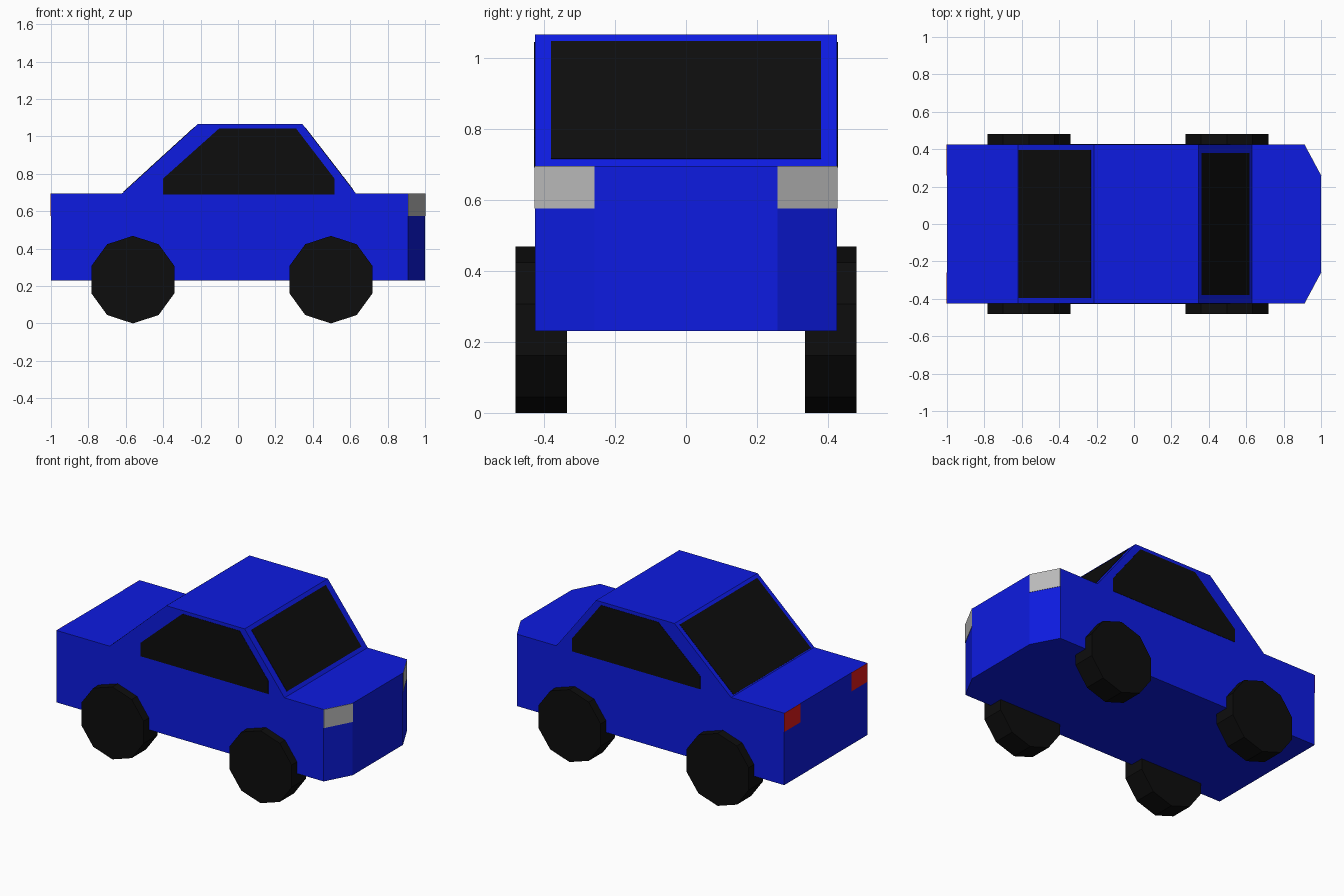
import bpy, bmesh
from math import sin, cos, tau
from mathutils import Vector

if "Cube" in bpy.data.objects:
    bpy.data.objects.remove(bpy.data.objects["Cube"])


def material(name, rgb):
    m = bpy.data.materials.new(name)
    m.diffuse_color = (*rgb, 1)
    m.use_nodes = True
    m.node_tree.nodes["Principled BSDF"].inputs["Base Color"].default_value = m.diffuse_color
    return m


BLUE = material("blue_paint", (0.004, 0.011, 0.75))
BLACK = material("black", (0.004, 0.004, 0.004))
RED = material("red_lens", (0.75, 0.01, 0.01))
GREY = material("grey_lens", (0.5, 0.5, 0.5))


def prism(name, points, offset, mat, edit=None):
    """Flat outline swept along an offset vector."""
    bm = bmesh.new()
    face = bm.faces.new([bm.verts.new(p) for p in points])
    swept = bmesh.ops.extrude_face_region(bm, geom=[face])["geom"]
    moved = [g for g in swept if isinstance(g, bmesh.types.BMVert)]
    bmesh.ops.translate(bm, verts=moved, vec=Vector(offset))
    # make sure both end caps exist
    bmesh.ops.holes_fill(bm, edges=bm.edges[:])
    bmesh.ops.recalc_face_normals(bm, faces=bm.faces[:])
    if edit:
        edit(bm)
    mesh = bpy.data.meshes.new(name)
    bm.to_mesh(mesh)
    bm.free()
    mesh.materials.append(mat)
    ob = bpy.data.objects.new(name, mesh)
    bpy.context.collection.objects.link(ob)
    return ob


W, NOSE_W = 0.425, 0.257      # half widths of body and nose
NOSE_X = 0.91                 # where the nose starts to taper
LOW, DECK, ROOF = 0.23, 0.695, 1.065
T = 0.002                     # thickness of glass and lamp panels


# Body: side profile swept across, front face drawn out into a tapered nose
def taper_nose(bm):
    front = [f for f in bm.faces if f.calc_center_median().x > NOSE_X - 0.001]
    for f in bmesh.ops.extrude_discrete_faces(bm, faces=front)["faces"]:
        for v in f.verts:
            v.co.x = 1.0
            v.co.y *= NOSE_W / W


profile = [(-1, LOW), (NOSE_X, LOW), (NOSE_X, DECK), (0.63, DECK),
           (0.345, ROOF), (-0.215, ROOF), (-0.62, DECK), (-1, DECK)]
prism("body", [(x, -W, z) for x, z in profile], (0, 2 * W, 0), BLUE, taper_nose)


# Windscreen and rear window, lying on the cabin slopes
def slope_glass(name, x0, z0, x1, z1, half):
    n = Vector((abs(z1 - z0), 0, abs(x1 - x0))).normalized() * T
    if x0 < 0:
        n.x = -n.x
    prism(name, [(x0, -half, z0), (x0, half, z0), (x1, half, z1), (x1, -half, z1)], n, BLACK)


slope_glass("windscreen", 0.615, 0.715, 0.36, 1.045, 0.38)
slope_glass("rear_window", -0.615, 0.70, -0.231, 1.05, 0.395)

# Parts repeated on both sides
side_glass = [(-0.40, 0.69), (0.515, 0.69), (0.515, 0.775),
              (0.31, 1.043), (-0.10, 1.043), (-0.40, 0.775)]
R = 0.234
LAMP_Z = 0.575
for s, side in ((-1, "right"), (1, "left")):
    prism(f"side_window_{side}", [(x, s * W, z) for x, z in side_glass], (0, s * T, 0), BLACK)

    a, b = (NOSE_X, s * W), (1.0, s * NOSE_W)
    n = Vector((W - NOSE_W, s * (1 - NOSE_X), 0)).normalized() * T
    prism(f"headlight_{side}", [(*a, LAMP_Z), (*b, LAMP_Z), (*b, DECK), (*a, DECK)], n, GREY)

    a, b = (-1, s * W), (-1, s * 0.26)
    prism(f"tail_light_{side}", [(*a, LAMP_Z), (*b, LAMP_Z), (*b, DECK), (*a, DECK)], (-T, 0, 0), RED)

    # Ten-sided wheels with a corner at the top
    for cx, end in ((0.497, "front"), (-0.562, "rear")):
        ring = [(cx + R * sin(tau * k / 10), s * 0.335, R + R * cos(tau * k / 10))
                for k in range(10)]
        prism(f"{end}_wheel_{side}", ring, (0, s * 0.145, 0), BLACK)
